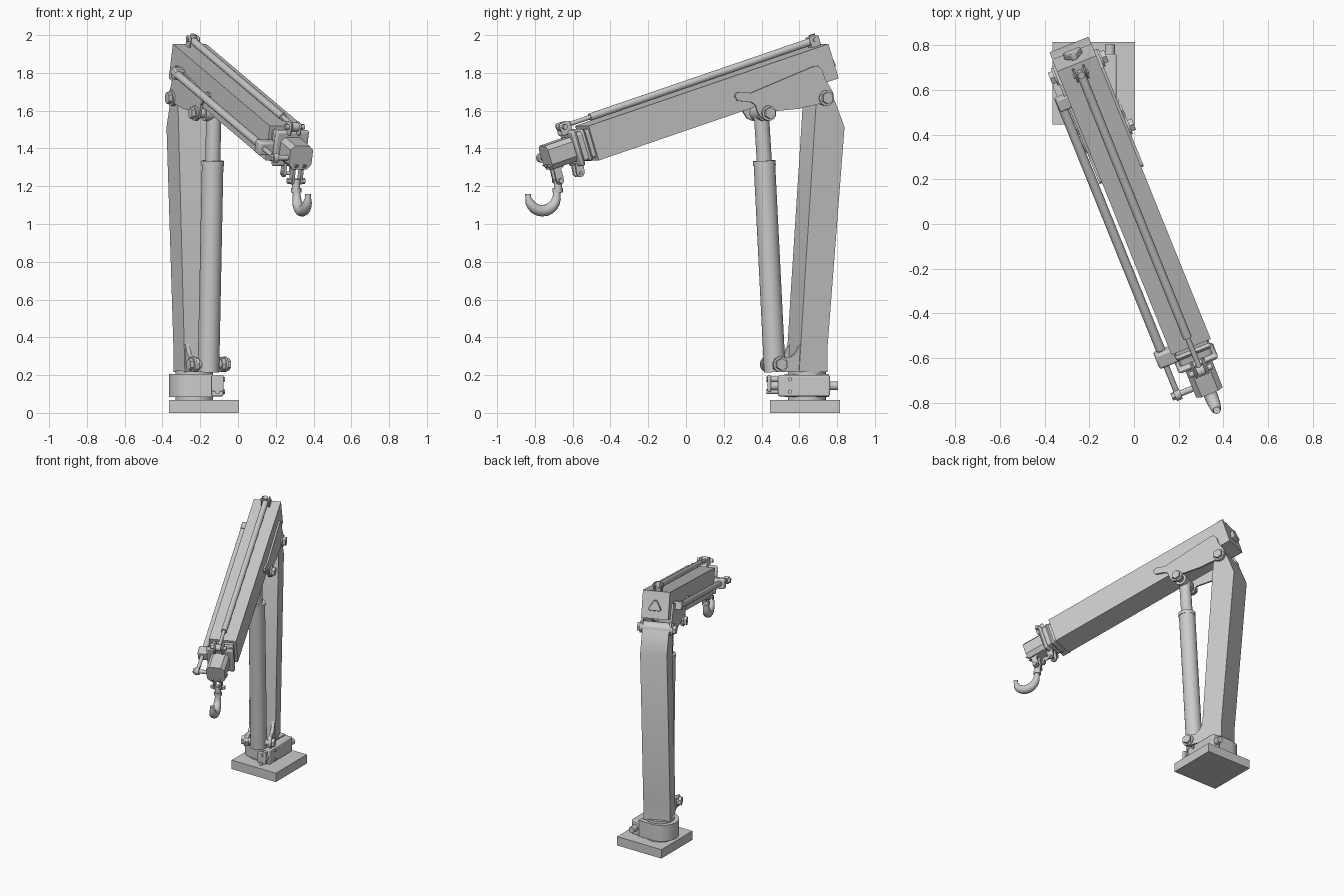
import bpy, bmesh, math
from mathutils import Matrix, Vector

if "Cube" in bpy.data.objects:
    bpy.data.objects.remove(bpy.data.objects["Cube"])

W = Matrix.Identity(4)
# Slewed frame: x forward along the jib, y to its side, z up
SLEW = Matrix.Translation((-.225, .64, 0)) @ Matrix.Rotation(math.radians(22 - 90), 4, 'Z')
# Jib frame: x along the boom from its rear face, z square to its top
JIB = SLEW @ Matrix.Translation((-.114, 0, 1.8625)) @ Matrix.Rotation(math.radians(17.6), 4, 'Y')


def finish(name, bm, frame, bevel=0):
    bmesh.ops.recalc_face_normals(bm, faces=bm.faces)
    me = bpy.data.meshes.new(name)
    bm.to_mesh(me)
    bm.free()
    me.transform(frame)
    ob = bpy.data.objects.new(name, me)
    bpy.context.collection.objects.link(ob)
    if bevel:
        m = ob.modifiers.new('bevel', 'BEVEL')
        m.width, m.segments = bevel, 2
    return ob


def prism(name, pts, d, frame=W, axis='y', bevel=0):
    """Extrude a 2D profile between d[0] and d[1] along an axis."""
    place = {'x': lambda p, k: (k, p[0], p[1]), 'y': lambda p, k: (p[0], k, p[1]),
             'z': lambda p, k: (p[0], p[1], k)}[axis]
    bm = bmesh.new()
    rings = [[bm.verts.new(place(p, k)) for p in pts] for k in d]
    bm.faces.new(rings[0])
    bm.faces.new(rings[1])
    n = len(pts)
    for i in range(n):
        j = (i + 1) % n
        bm.faces.new((rings[0][i], rings[0][j], rings[1][j], rings[1][i]))
    return finish(name, bm, frame, bevel)


def box(name, x, y, z, frame=W, bevel=0):
    return prism(name, [(x[0], y[0]), (x[1], y[0]), (x[1], y[1]), (x[0], y[1])], z, frame, 'z', bevel)


def rod(name, a, b, r, frame=W, n=32):
    a, b = Vector(a), Vector(b)
    bm = bmesh.new()
    bmesh.ops.create_cone(bm, cap_ends=True, segments=n, radius1=r, radius2=r, depth=(b - a).length)
    turn = (b - a).to_track_quat('Z', 'Y').to_matrix().to_4x4()
    bm.transform(Matrix.Translation((a + b) / 2) @ turn)
    return finish(name, bm, frame)


def pin(name, x, z, half, r, frame):
    """Cross pin with a hex head and a washer at both ends."""
    rod(name, (x, -half, z), (x, half, z), r, frame)
    for s in (-1, 1):
        rod(name + '_washer', (x, s * (half - .024), z), (x, s * (half - .012), z), r * 1.6, frame)
        rod(name + '_head', (x, s * (half - .012), z), (x, s * (half + .008), z), r * 1.25, frame, 6)


# Base plate with four bolt holes
base = box('base_plate', (-.365, .005), (.445, .815), (0, .067))
cutters = []
for x in (-.33, -.03):
    for y in (.48, .78):
        c = rod('hole_cutter', (x, y, -.1), (x, y, .2), .015, n=16)
        c.hide_render = True
        m = base.modifiers.new('hole', 'BOOLEAN')
        m.object = c
        cutters.append(c)
bpy.context.view_layer.objects.active = base
for m in list(base.modifiers):
    bpy.ops.object.modifier_apply(modifier=m.name)
for c in cutters:
    bpy.data.objects.remove(c)

# Slewing gear housing: round on the left, square on the right, with worm drive
arc = [(-.247 + .118 * math.cos(math.radians(t)), .64 + .118 * math.sin(math.radians(t)))
       for t in range(90, 271, 9)]
prism('slew_housing', arc + [(-.135, .522), (-.135, .758)], (.085, .206), axis='z')
rod('slew_neck', (-.232, .64, .06), (-.232, .64, .225), .1)
box('worm_housing', (-.14, -.078), (.487, .762), (.088, .2), bevel=.008)
rod('worm_shaft', (-.108, .45, .143), (-.108, .805, .143), .023)
box('worm_end_flange', (-.142, -.076), (.432, .45), (.112, .2), bevel=.005)
for z in (.113, .178):
    rod('worm_bolt', (-.108, .425, z), (-.108, .5, z), .014, n=12)
    rod('worm_side_bolt', (-.09, .55, z), (-.07, .55, z), .012, n=6)

# Column, leaning back up to a knee and the jib pivot
prism('column', [(-.08, .217), (-.08, .35), (-.177, 1.513), (-.125, 1.645), (-.1, 1.69),
                 (-.065, 1.705), (-.035, 1.69), (-.015, 1.64), (.05, .7), (.082, .217)],
      (-.094, .094), SLEW)
rod('column_head_tube', (-.067, -.097, 1.667), (-.067, .097, 1.667), .043, SLEW)
pin('jib_pivot_pin', -.067, 1.667, .128, .026, SLEW)

# Mirrored side plates: lower ears and jib bracket
EAR = [(.0, .217), (.19, .217), (.218, .232), (.224, .26), (.212, .287), (.185, .297),
       (.13, .295), (.1, .315), (.07, .37), (.0, .37)]
BRACKET = [(.454, 1.677), (.447, 1.692), (.426, 1.699), (.36, 1.694), (.311, 1.714), (0, 1.836),
           (-.022, 1.838), (-.045, 1.815), (-.06, 1.77), (-.105, 1.7), (-.113, 1.668), (-.1, 1.64),
           (-.067, 1.625), (-.03, 1.636), (.09, 1.61), (.22, 1.598), (.236, 1.56), (.266, 1.546),
           (.3, 1.558), (.323, 1.59), (.336, 1.63), (.36, 1.645), (.437, 1.652)]
for s in (-1, 1):
    prism('lower_ear', EAR, (s * .065, s * .088), SLEW)
    prism('jib_bracket', BRACKET, (s * .094, s * .107), SLEW)
pin('lower_cylinder_pin', .188, .257, .108, .026, SLEW)
pin('upper_cylinder_pin', .262, 1.587, .128, .025, SLEW)

# Lift cylinder
low, mid, top = (.183, 0, .217), (.243, 0, 1.328), (.26, 0, 1.587)
rod('lift_cylinder', low, mid, .057, SLEW)
rod('lift_cylinder_gland', (.2422, 0, 1.31), (.2435, 0, 1.335), .06, SLEW)
rod('lift_rod', mid, top, .04, SLEW)
rod('lift_rod_eye', (.262, -.06, 1.587), (.262, .06, 1.587), .042, SLEW)

# Telescopic boom
box('outer_boom', (0, 1.437), (-.095, .095), (-.096, .096), JIB)
box('middle_boom', (1.42, 1.53), (-.078, .078), (-.078, .078), JIB, .012)
for a, h in ((1.455, .084), (1.51, .096)):
    box('boom_collar', (a, a + .028), (-h, h), (-h - .004, h + .004), JIB, .014)
prism('inner_boom', [(-.064, -.04), (-.04, -.068), (.04, -.068), (.064, -.04),
                     (.064, .04), (.04, .064), (-.04, .064), (-.064, .04)], (1.5, 1.685), JIB, 'x')
prism('rear_triangle_cover', [(-.044, -.026), (-.036, -.038), (.036, -.038), (.044, -.026),
                              (.009, .034), (-.009, .034)], (-.028, .002), JIB, 'x', .004)

# Top extension cylinder with end brackets
rod('top_extension_cylinder', (.055, 0, .126), (1.38, 0, .126), .02, JIB, 20)
rod('top_extension_rod', (1.3, 0, .126), (1.56, 0, .126), .012, JIB, 16)
for s in (-1, 1):
    box('top_rear_lug', (.015, .07), (s * .019, s * .03), (.09, .152), JIB, .008)
    box('top_front_lug', (1.505, 1.57), (s * .02, s * .034), (.08, .148), JIB, .008)
rod('top_rear_pin', (.04, -.036, .132), (.04, .036, .132), .013, JIB, 12)
rod('top_rear_cap', (.04, 0, .12), (.04, 0, .16), .017, JIB, 12)
rod('top_front_pin', (1.548, -.055, .126), (1.548, .055, .126), .014, JIB, 12)
rod('top_front_eye', (1.548, -.018, .126), (1.548, .018, .126), .024, JIB, 20)

# Side extension cylinder on the left, tied to the end of the inner boom
rod('side_extension_cylinder', (.15, -.132, -.012), (1.43, -.132, -.012), .021, JIB, 20)
rod('side_extension_rod', (1.4, -.136, -.012), (1.655, -.136, -.012), .013, JIB, 16)
box('side_cylinder_clamp', (1.435, 1.505), (-.168, -.07), (-.048, .024), JIB, .01)
box('side_rear_mount', (.15, .21), (-.15, -.09), (-.04, .016), JIB, .006)
rod('side_tie_pin', (1.655, -.155, -.012), (1.655, -.05, -.012), .014, JIB, 16)
rod('side_tie_eye', (1.655, -.15, -.012), (1.655, -.122, -.012), .026, JIB, 20)
rod('side_tie_nut', (1.655, -.165, -.012), (1.655, -.15, -.012), .018, JIB, 6)

# Lug under the collar
for s in (-1, 1):
    prism('collar_lug', [(1.5, -.08), (1.545, -.08), (1.553, -.14), (1.54, -.156), (1.52, -.156),
                         (1.508, -.14)], (s * .016, s * .032), JIB)
rod('collar_lug_pin', (1.531, -.04, -.138), (1.531, .04, -.138), .009, JIB, 12)

# Hook hanger, shackle and hook
for s in (-1, 1):
    prism('hook_hanger', [(1.37, 1.345), (1.5, 1.31), (1.455, 1.285), (1.44, 1.225), (1.425, 1.208),
                          (1.405, 1.215), (1.402, 1.25), (1.415, 1.29)], (s * .016, s * .03), SLEW)
pin('hook_pin', 1.421, 1.228, .042, .012, SLEW)
rod('hook_swivel', (1.421, 0, 1.175), (1.421, 0, 1.235), .022, SLEW, 20)
rod('hook_collar', (1.423, 0, 1.168), (1.423, 0, 1.19), .027, SLEW, 20)

path = [(1.423, 1.185, .02)]
for k in range(13):
    t = math.radians(175 + k * 16)
    thick = .02 + .011 * math.sin(math.pi * min(k / 11, 1))
    path.append((1.51 + .082 * math.cos(t), 1.15 + .08 * math.sin(t), thick - (.004 if k > 10 else 0)))
cu = bpy.data.curves.new('hook', 'CURVE')
cu.dimensions, cu.bevel_depth, cu.bevel_resolution, cu.use_fill_caps = '3D', 1, 5, True
sp = cu.splines.new('POLY')
sp.points.add(len(path) - 1)
for p, (s, z, r) in zip(sp.points, path):
    p.co, p.radius = (s, 0, z, 1), r
hook = bpy.data.objects.new('hook', cu)
hook.matrix_world = SLEW
bpy.context.collection.objects.link(hook)

# Smooth round parts, keep hard edges
bpy.ops.object.select_all(action='DESELECT')
hook.select_set(True)
bpy.context.view_layer.objects.active = hook
bpy.ops.object.convert(target='MESH')
bpy.ops.object.select_all(action='SELECT')
bpy.ops.object.shade_smooth_by_angle(angle=math.radians(32))
